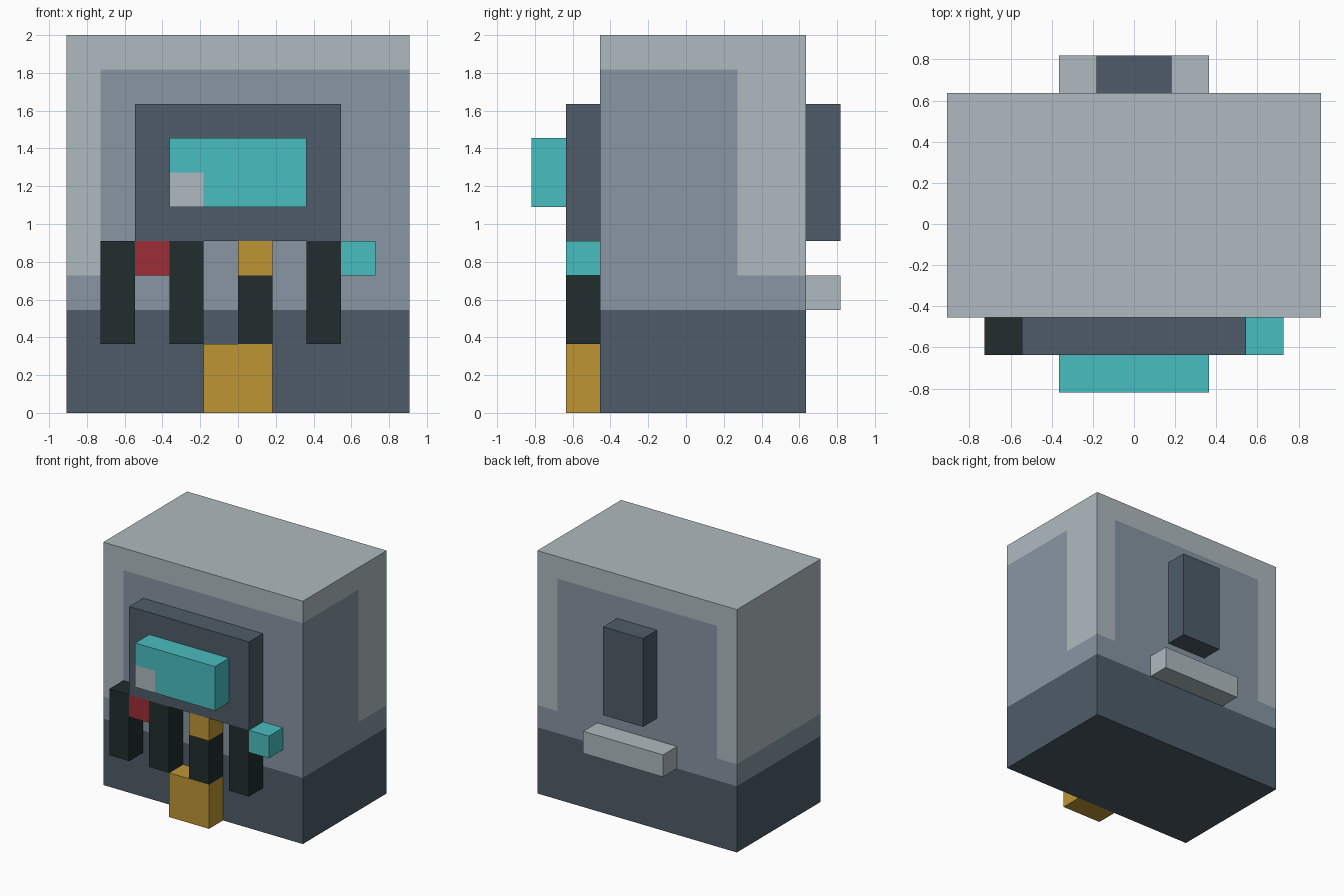
import bpy, bmesh
from mathutils import Vector

if "Cube" in bpy.data.objects:
    bpy.data.objects.remove(bpy.data.objects["Cube"], do_unlink=True)

U = 2 / 11                       # size of one block
ORIGIN = Vector((-5, -4.5, 0))   # block grid corner


def linear(c):
    return c / 12.92 if c <= 0.04045 else ((c + 0.055) / 1.055) ** 2.4


def material(name, code):
    rgb = [linear(v / 255) for v in bytes.fromhex(code)]
    mat = bpy.data.materials.new(name)
    mat.use_nodes = True
    mat.diffuse_color = (*rgb, 1)
    bsdf = mat.node_tree.nodes["Principled BSDF"]
    bsdf.inputs["Base Color"].default_value = (*rgb, 1)
    return mat


LIGHT = material("light grey", "AFBABF")
MID = material("blue grey", "8896A2")
DARK = material("dark slate", "4E5C68")
BLACK = material("near black", "212D2D")
TEAL = material("teal", "49BEC0")
GOLD = material("gold", "BE9634")
RED = material("red", "9E2D36")


def box(name, lo, hi, mats, cuts=(), rule=None):
    """Box in block units; cuts are (axis, position), rule picks a material."""
    lo, hi = Vector(lo), Vector(hi)
    bm = bmesh.new()
    bmesh.ops.create_cube(bm, size=1)
    for v in bm.verts:
        v.co = (lo + hi) / 2 + v.co * (hi - lo)
    for axis, pos in cuts:
        normal = Vector((0, 0, 0))
        normal[axis] = 1
        bmesh.ops.bisect_plane(bm, geom=bm.verts[:] + bm.edges[:] + bm.faces[:],
                               plane_co=normal * pos, plane_no=normal)
    bm.normal_update()
    for f in bm.faces:
        if rule:
            f.material_index = rule(f.calc_center_median(), f.normal)
    for v in bm.verts:
        v.co = (v.co + ORIGIN) * U
    mesh = bpy.data.meshes.new(name)
    bm.to_mesh(mesh)
    bm.free()
    for m in mats:
        mesh.materials.append(m)
    obj = bpy.data.objects.new(name, mesh)
    bpy.context.collection.objects.link(obj)
    return obj


# Cabinet: dark base, blue grey band and panels, light grey frame
def cabinet_rule(c, n):
    if c.z < 3:
        return 2
    if c.z < 4:
        return 1
    if c.z > 10 or n.x < -0.5:
        return 0
    if n.x > 0.5:
        return 1 if c.y < 6 else 0
    if n.y < -0.5:
        return 1 if c.x > 1 else 0
    return 1 if 1 < c.x < 9 else 0


box("cabinet", (0, 2, 0), (10, 8, 11), [LIGHT, MID, DARK],
    [(0, 1), (0, 9), (1, 6), (2, 3), (2, 4), (2, 10)], cabinet_rule)

# Front display with a light corner block
box("display_frame", (2, 1, 5), (8, 2, 9), [DARK])
box("display_screen", (3, 0, 6), (7, 1, 8), [TEAL, LIGHT], [(0, 4), (2, 7)],
    lambda c, n: 1 if c.x < 4 and c.z < 7 else 0)

# Row of levers and buttons below the display
for i, (x, top) in enumerate([(1, 5), (3, 5), (5, 4), (7, 5)]):
    box(f"lever_{i + 1}", (x, 1, 2), (x + 1, 2, top), [BLACK])
for name, x, mat in [("red_button", 2, RED), ("gold_button", 5, GOLD),
                     ("teal_button", 8, TEAL)]:
    box(name, (x, 1, 4), (x + 1, 2, 5), [mat])
box("gold_tray", (4, 1, 0), (6, 2, 2), [GOLD])

# Rear fittings
box("rear_fin", (4, 8, 5), (6, 9, 9), [DARK])
box("rear_ledge", (3, 8, 3), (7, 9, 4), [LIGHT])
